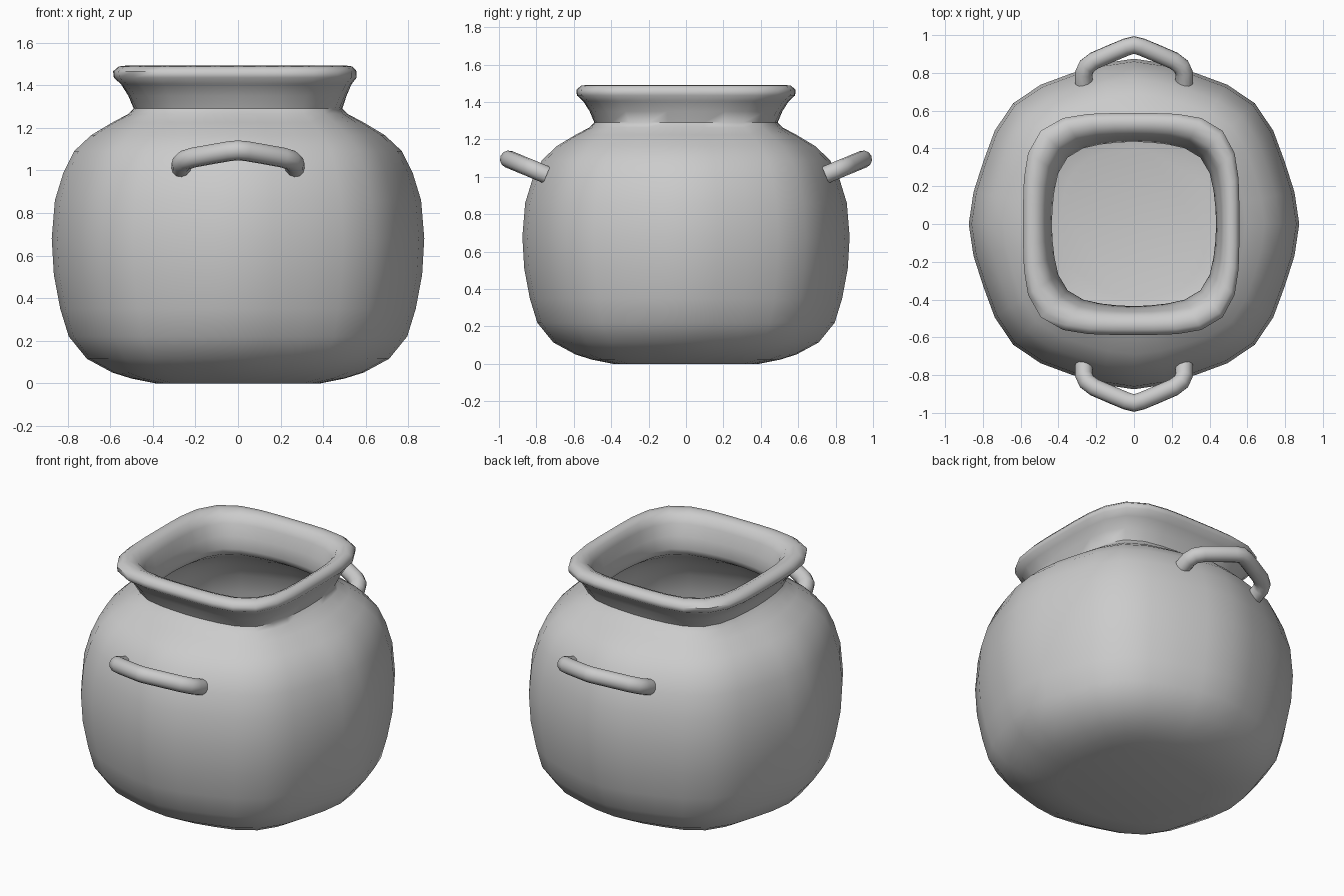
import bpy, bmesh, math

if "Cube" in bpy.data.objects:
    bpy.data.objects.remove(bpy.data.objects["Cube"])

SEG = 32


def section_scale(t, square):
    """Outline multiplier: square = 0 faceted round body, 1 rounded square."""
    c4 = (1 - math.cos(4 * t)) / 2
    c8 = (1 - math.cos(8 * t)) / 2
    body = 1 + 0.034 * c4 - 0.03 * c8
    p = 4.0
    rim = (abs(math.cos(t)) ** p + abs(math.sin(t)) ** p) ** (-1 / p)
    return body * (1 - square) + rim * square


# Pot profile: half width, height, squareness, right-side factor
OUTER = [
    (0.39, 0.0, 0.45, 1), (0.50, 0.022, 0.4, 1), (0.59, 0.05, 0.3, 1),
    (0.71, 0.115, 0.15, 1), (0.795, 0.22, 0.05, 1), (0.835, 0.35, 0, 1),
    (0.865, 0.51, 0, 1), (0.875, 0.68, 0, 1), (0.86, 0.86, 0, 1),
    (0.82, 0.99, 0.03, 1), (0.77, 1.09, 0.08, 1), (0.69, 1.165, 0.15, 1),
    (0.59, 1.225, 0.35, 1), (0.515, 1.265, 0.6, 1), (0.49, 1.29, 0.75, 1),
    (0.515, 1.35, 0.85, 0.99), (0.55, 1.405, 0.95, 0.97),
    (0.583, 1.435, 1, 0.955), (0.587, 1.465, 1, 0.95), (0.56, 1.488, 1, 0.96),
]
INNER = [
    (0.525, 1.492, 1, 0.97), (0.487, 1.475, 0.95, 0.98), (0.465, 1.43, 0.85, 1),
    (0.45, 1.36, 0.8, 1), (0.435, 1.29, 0.7, 1), (0.455, 1.25, 0.6, 1),
    (0.54, 1.20, 0.4, 1), (0.65, 1.14, 0.2, 1), (0.735, 1.07, 0.08, 1),
    (0.79, 0.98, 0.03, 1), (0.83, 0.86, 0, 1), (0.845, 0.68, 0, 1),
    (0.835, 0.51, 0, 1), (0.805, 0.36, 0, 1), (0.76, 0.23, 0.05, 1),
    (0.68, 0.14, 0.15, 1), (0.56, 0.075, 0.3, 1), (0.39, 0.035, 0.45, 1),
]


def smooth(ob):
    bpy.ops.object.select_all(action='DESELECT')
    ob.select_set(True)
    bpy.context.view_layer.objects.active = ob
    bpy.ops.object.shade_smooth_by_angle(angle=math.radians(60))


def build_pot():
    bm = bmesh.new()
    rings = []
    for a, z, square, right in OUTER + INNER:
        ring = []
        for i in range(SEG):
            t = 2 * math.pi * i / SEG
            r = a * section_scale(t, square)
            x, y = r * math.cos(t), r * math.sin(t)
            if x > 0:
                x *= right
            ring.append(bm.verts.new((x, y, z)))
        rings.append(ring)
    for lo, hi in zip(rings, rings[1:]):
        for i in range(SEG):
            j = (i + 1) % SEG
            bm.faces.new((lo[i], lo[j], hi[j], hi[i]))
    bm.faces.new(rings[0][::-1])
    bm.faces.new(rings[-1])
    bmesh.ops.recalc_face_normals(bm, faces=bm.faces)
    me = bpy.data.meshes.new("pot")
    bm.to_mesh(me)
    bm.free()
    ob = bpy.data.objects.new("pot", me)
    bpy.context.collection.objects.link(ob)
    smooth(ob)


# Handle path, half of it: x, y, z
HALF = [(0.265, 0.745, 1.01), (0.265, 0.80, 1.033), (0.25, 0.835, 1.048),
        (0.21, 0.865, 1.06), (0.11, 0.908, 1.078), (0.04, 0.937, 1.09)]


def build_handle(name, side):
    pts = HALF + [(0, 0.948, 1.094)] + [(-x, y, z) for x, y, z in reversed(HALF)]
    cu = bpy.data.curves.new(name, 'CURVE')
    cu.dimensions = '3D'
    cu.bevel_depth = 0.047
    cu.bevel_resolution = 4
    cu.use_fill_caps = True
    sp = cu.splines.new('POLY')
    sp.points.add(len(pts) - 1)
    for p, (x, y, z) in zip(sp.points, pts):
        p.co = (x * side, y * side, z, 1)
    ob = bpy.data.objects.new(name, cu)
    bpy.context.collection.objects.link(ob)
    bpy.ops.object.select_all(action='DESELECT')
    ob.select_set(True)
    bpy.context.view_layer.objects.active = ob
    bpy.ops.object.convert(target='MESH')
    smooth(bpy.context.view_layer.objects.active)


build_pot()
build_handle("front_handle", -1)
build_handle("back_handle", 1)
